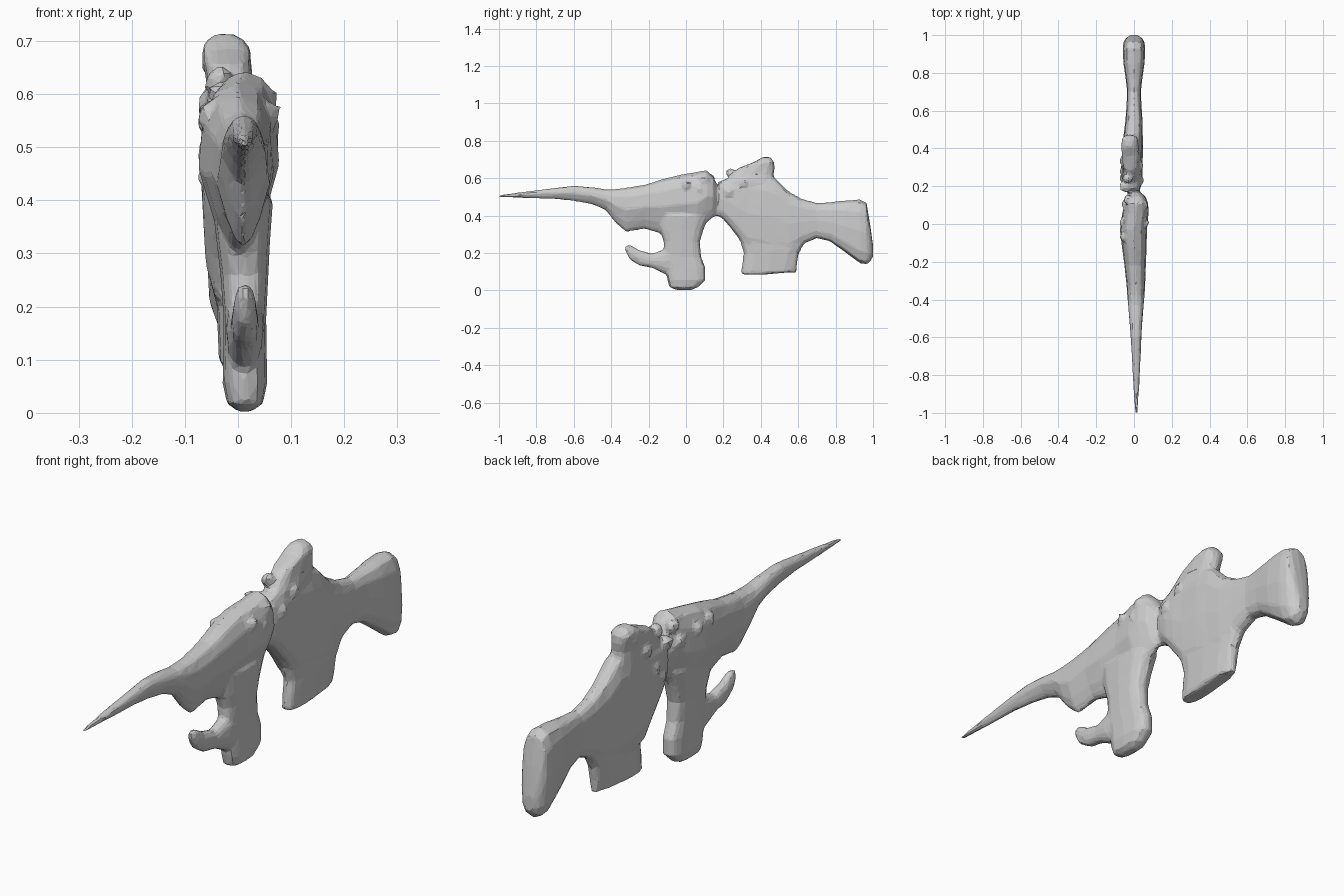
import bpy, bmesh, math, random
from mathutils import Vector

random.seed(4)
parts = []


def finish(name, bm):
    bmesh.ops.recalc_face_normals(bm, faces=bm.faces)
    me = bpy.data.meshes.new(name)
    bm.to_mesh(me)
    bm.free()
    ob = bpy.data.objects.new(name, me)
    bpy.context.collection.objects.link(ob)
    parts.append(ob)
    return ob


def loft(name, axis, stations, taper=0.0, power=0.7, sides=12):
    """Stations: (position on axis, low, high, half width, x centre)."""
    bm = bmesh.new()
    rings = []
    for s, lo, hi, w, cx in stations:
        ring = []
        for i in range(sides):
            a = 2 * math.pi * i / sides
            c, n = math.cos(a), math.sin(a)
            u = math.copysign(abs(c) ** power, c)
            v = math.copysign(abs(n) ** power, n)
            x = cx + w * u * (1 + taper * min(v, 0))
            h = (lo + hi) / 2 + (hi - lo) / 2 * v
            ring.append(bm.verts.new((x, s, h) if axis == 'y' else (x, h, s)))
        rings.append(ring)
    for r0, r1 in zip(rings, rings[1:]):
        for i in range(sides):
            j = (i + 1) % sides
            bm.faces.new((r0[i], r0[j], r1[j], r1[i]))
    bm.faces.new(rings[0])
    bm.faces.new(rings[-1])
    return finish(name, bm)


# Long pointed barrel growing into the front body
body = loft('worn_rifle', 'y', [
    (-1.0, .498, .51, .008, .012), (-.85, .493, .53, .017, .012), (-.7, .488, .548, .024, .012),
    (-.6, .478, .56, .029, .011), (-.5, .46, .552, .036, .01), (-.43, .43, .541, .042, .01),
    (-.38, .365, .543, .046, .01), (-.32, .312, .55, .05, .01), (-.22, .328, .566, .057, .006),
    (-.13, .30, .595, .065, .002), (-.03, .30, .62, .072, -.003), (.06, .30, .635, .07, .008),
    (.11, .36, .645, .062, .013), (.145, .39, .61, .05, .012), (.17, .398, .56, .03, 0),
    (.2, .385, .53, .03, 0)], taper=0.55, power=0.8)

# Rear body, waist and flared butt
loft('rear_stock', 'y', [
    (.165, .398, .55, .025, -.005), (.19, .39, .59, .045, -.01), (.23, .345, .60, .055, -.012),
    (.28, .28, .61, .058, -.012), (.33, .2, .62, .056, -.01), (.42, .18, .62, .054, -.006),
    (.48, .18, .60, .05, -.004), (.55, .18, .53, .045, 0), (.62, .245, .49, .04, 0),
    (.7, .28, .468, .036, 0), (.77, .262, .472, .044, 0), (.85, .205, .482, .056, 0),
    (.93, .145, .487, .06, 0), (.965, .138, .47, .055, 0), (.985, .155, .35, .042, 0),
    (1.0, .18, .24, .02, 0)])

# Front leg with its rounded foot
loft('front_leg', 'z', [
    (.002, -.05, .03, .012, .013), (.018, -.09, .065, .034, .013), (.055, -.1, .105, .042, .013),
    (.12, -.11, .105, .041, .013), (.18, -.12, .082, .04, .013), (.26, -.12, .075, .045, .012),
    (.32, -.14, .092, .05, .01), (.4, -.15, .12, .058, .008)])

# Upturned hook on the front leg
loft('hook', 'y', [
    (-.325, .212, .238, .01, .013), (-.3, .165, .246, .02, .013), (-.25, .133, .216, .025, .013),
    (-.18, .12, .197, .028, .013), (-.12, .09, .22, .035, .013), (-.06, .06, .27, .036, .013)],
    power=.9)

# Broad rear leg
loft('rear_leg', 'z', [
    (.086, .3, .43, .03, 0), (.1, .295, .58, .036, 0), (.15, .3, .592, .038, 0),
    (.2, .308, .604, .04, 0), (.26, .29, .64, .042, 0), (.35, .24, .64, .046, 0)])
loft('rear_leg_spur', 'z', [
    (.095, .555, .59, .014, 0), (.15, .55, .594, .022, 0), (.22, .54, .605, .03, 0)])

# Lumpy crest above the rear body
loft('rear_crest', 'z', [
    (.5, .22, .49, .05, -.01), (.58, .2, .475, .05, -.012), (.62, .24, .47, .044, -.015),
    (.655, .28, .475, .045, -.02), (.685, .36, .472, .046, -.022), (.702, .39, .46, .035, -.024),
    (.713, .41, .45, .016, -.025)])

# Eroded lumps beside the crack
lumps = [(-.045, .2, .56, .035), (-.035, .24, .625, .03), (.025, .23, .52, .034), (-.04, .28, .5, .04),
         (.02, .31, .57, .034), (-.045, .33, .58, .036), (-.045, .41, .66, .028), (-.05, .24, .45, .03),
         (.05, .1, .59, .032), (.045, .07, .53, .036), (-.05, .01, .55, .033), (-.035, .1, .53, .036),
         (-.045, -.07, .56, .032), (.05, .01, .56, .032), (-.03, .13, .6, .03)]
for x, y, z, r in lumps:
    bm = bmesh.new()
    bmesh.ops.create_icosphere(bm, subdivisions=1, radius=r)
    for v in bm.verts:
        v.co = v.co * random.uniform(.85, 1.15) + Vector((x, y, z))
    finish('crack_lump', bm)

# Fuse everything into one faceted skin
with bpy.context.temp_override(active_object=body, object=body,
                               selected_objects=parts, selected_editable_objects=parts):
    bpy.ops.object.join()
fuse = body.modifiers.new('fuse', 'REMESH')
fuse.mode = 'VOXEL'
fuse.voxel_size = 0.009
relax = body.modifiers.new('relax', 'SMOOTH')
relax.factor = 0.4
relax.iterations = 2
facet = body.modifiers.new('facet', 'DECIMATE')
facet.ratio = 0.09
